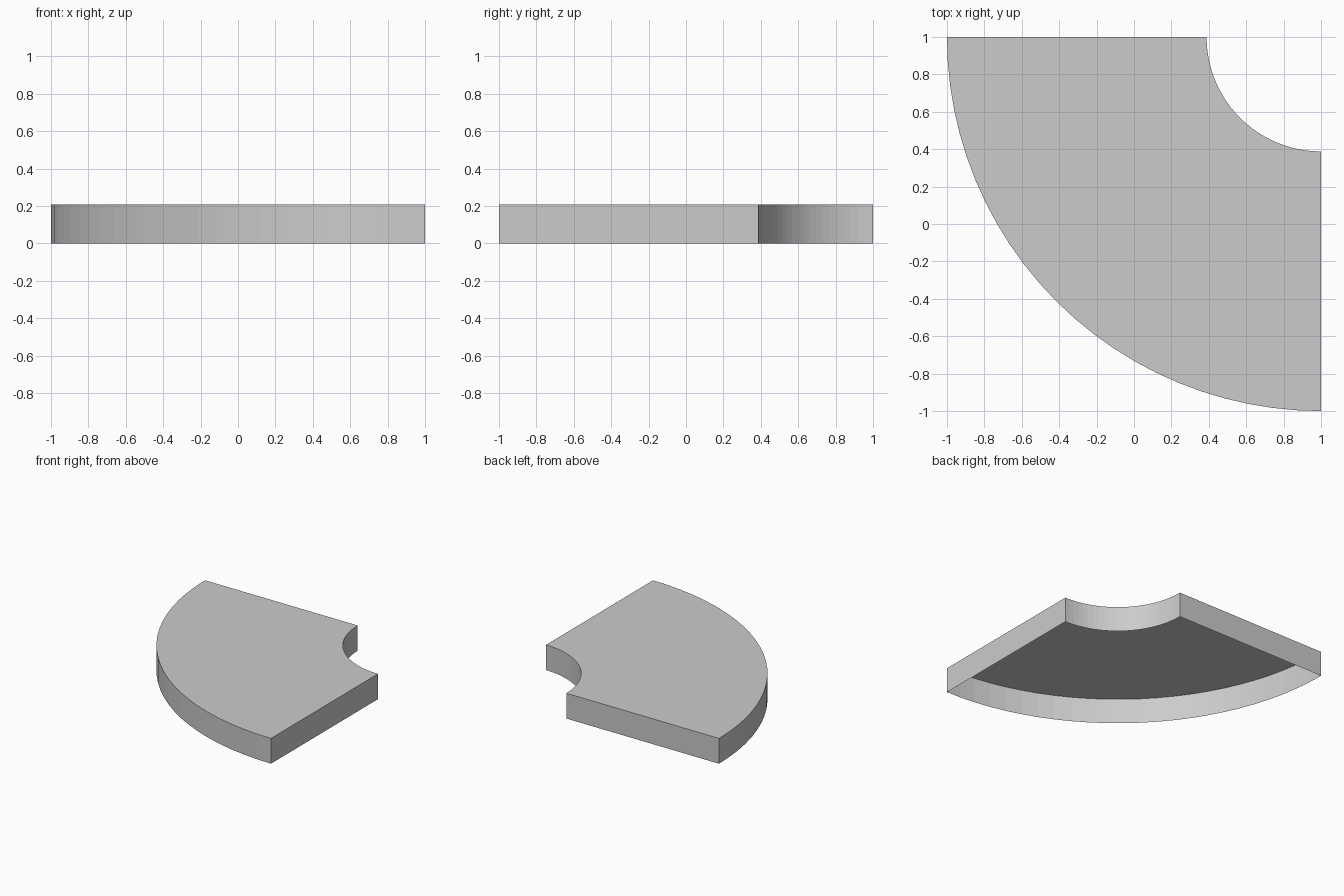
import bpy, bmesh, math

if "Cube" in bpy.data.objects:
    bpy.data.objects.remove(bpy.data.objects["Cube"])

HEIGHT = 0.208
CENTRE = (1.0, 1.0)
OUTER, INNER = 2.0, 0.612
SEGMENTS = 24


def arc(radius):
    # quarter circle from the -x side round to the -y side
    for i in range(SEGMENTS + 1):
        a = math.pi + math.pi / 2 * i / SEGMENTS
        yield (CENTRE[0] + radius * math.cos(a), CENTRE[1] + radius * math.sin(a))


bm = bmesh.new()
outline = list(arc(OUTER)) + list(arc(INNER))[::-1]
top = [bm.verts.new((x, y, HEIGHT)) for x, y in outline]
bottom = [bm.verts.new((x, y, 0)) for x, y in outline]
n = len(outline)

# thin skirt walls, open underneath
for i in range(n):
    j = (i + 1) % n
    bm.faces.new((bottom[i], bottom[j], top[j], top[i]))

# top surface, as strips between the two arcs
for i in range(SEGMENTS):
    bm.faces.new((top[i], top[i + 1], top[n - 2 - i], top[n - 1 - i]))

mesh = bpy.data.meshes.new("curved_platform")
bm.to_mesh(mesh)
bm.free()
platform = bpy.data.objects.new("curved_platform", mesh)
bpy.context.collection.objects.link(platform)
